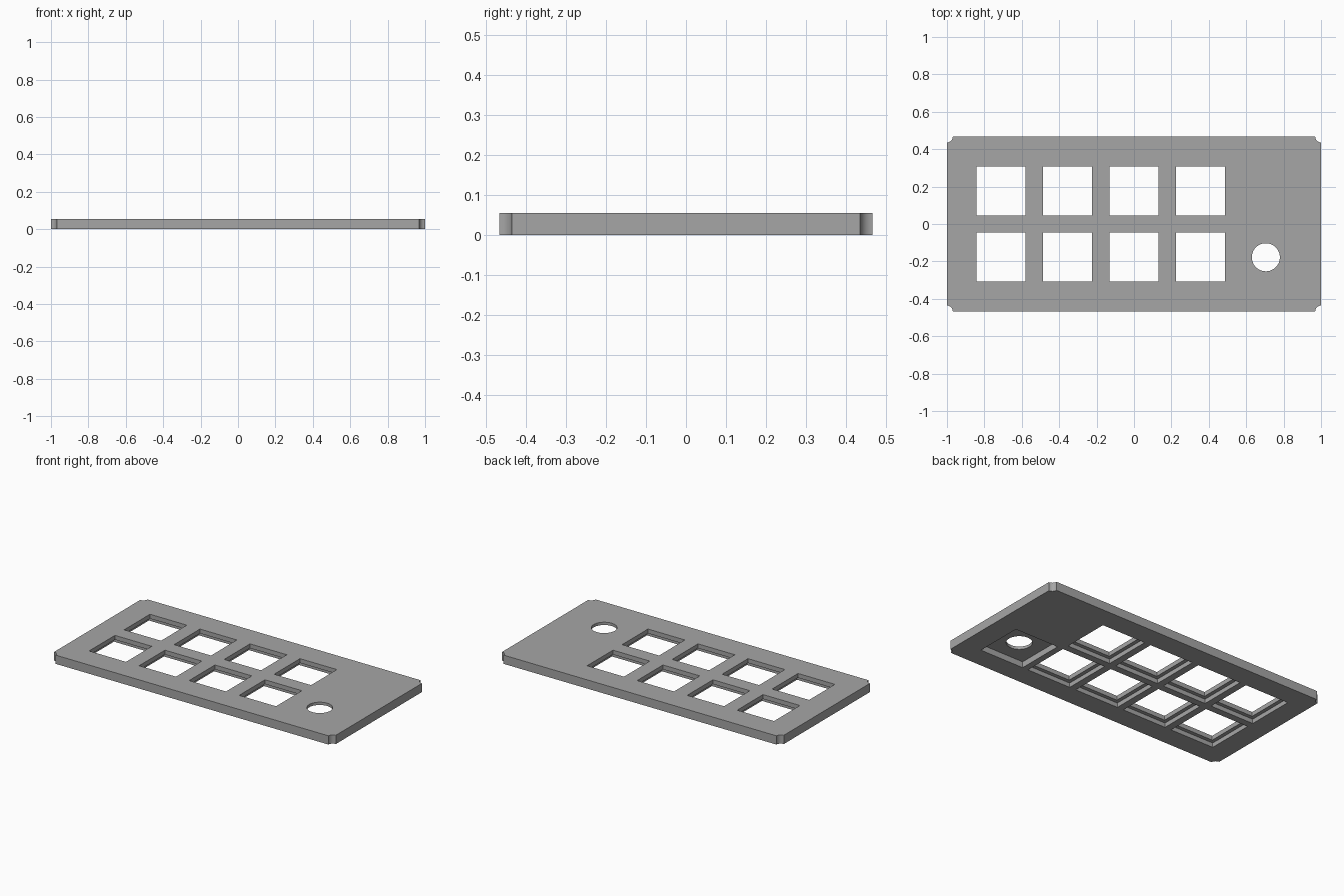
import bpy, bmesh, math

if "Cube" in bpy.data.objects:
    bpy.data.objects.remove(bpy.data.objects["Cube"])

W, D, T = 1.0, 0.467, 0.056      # half width, half depth, thickness
PITCH, HOLE = 0.355, 0.262       # key spacing and opening size
RECESS = 0.31                    # wider pocket on the underside
KNOB = (0.705, -0.178)

grey = bpy.data.materials.new("plate grey")
grey.diffuse_color = (0.38, 0.38, 0.38, 1)
grey.use_nodes = True
grey.node_tree.nodes["Principled BSDF"].inputs["Base Color"].default_value = grey.diffuse_color


def prism(name, outline, z0, z1):
    """Extrude a closed outline from z0 to z1."""
    bm = bmesh.new()
    base = bm.faces.new([bm.verts.new((x, y, z0)) for x, y in outline])
    top = bmesh.ops.extrude_face_region(bm, geom=[base])["geom"]
    for v in top:
        if isinstance(v, bmesh.types.BMVert):
            v.co.z = z1
    bmesh.ops.recalc_face_normals(bm, faces=bm.faces)
    mesh = bpy.data.meshes.new(name)
    bm.to_mesh(mesh)
    bm.free()
    mesh.materials.append(grey)
    obj = bpy.data.objects.new(name, mesh)
    bpy.context.collection.objects.link(obj)
    return obj


def square(cx, cy, size):
    h = size / 2
    return [(cx - h, cy - h), (cx + h, cy - h), (cx + h, cy + h), (cx - h, cy + h)]


def circle(cx, cy, r, n=48):
    return [(cx + r * math.cos(2 * math.pi * i / n),
             cy + r * math.sin(2 * math.pi * i / n)) for i in range(n)]


# Plate outline with a concave scoop at each corner
outline = []
for sx, sy, start in ((1, 1, 270), (-1, 1, 0), (-1, -1, 90), (1, -1, 180)):
    for i in range(9):
        a = math.radians(start - 90 * i / 8)
        outline.append((sx * W + 0.031 * math.cos(a), sy * D + 0.031 * math.sin(a)))
plate = prism("switch_plate", outline, 0, T)

# Cutters: underside pockets first, then through openings
pockets, openings = [], []
for col in range(4):
    for row in (-0.5, 0.5):
        x, y = (col - 2) * PITCH, row * PITCH
        pockets.append(prism("key_pocket_cutter", square(x, y, RECESS), -0.05, T / 2))
        openings.append(prism("key_opening_cutter", square(x, y, HOLE), -0.1, 0.1))
pockets.append(prism("knob_pocket_cutter", square(*KNOB, RECESS), -0.05, 0.038))
openings.append(prism("knob_hole_cutter", circle(*KNOB, 0.075), -0.1, 0.1))

for cutter in pockets + openings:
    mod = plate.modifiers.new("cut", 'BOOLEAN')
    mod.operation = 'DIFFERENCE'
    mod.solver = 'EXACT'
    mod.object = cutter

# Apply the cuts and drop the cutters
bpy.context.view_layer.objects.active = plate
plate.select_set(True)
for mod in list(plate.modifiers):
    bpy.ops.object.modifier_apply(modifier=mod.name)
for cutter in pockets + openings:
    bpy.data.objects.remove(cutter, do_unlink=True)

# Smooth the round walls, keep the edges sharp
bpy.ops.object.select_all(action='DESELECT')
plate.select_set(True)
bpy.ops.object.shade_smooth_by_angle(angle=math.radians(30))
